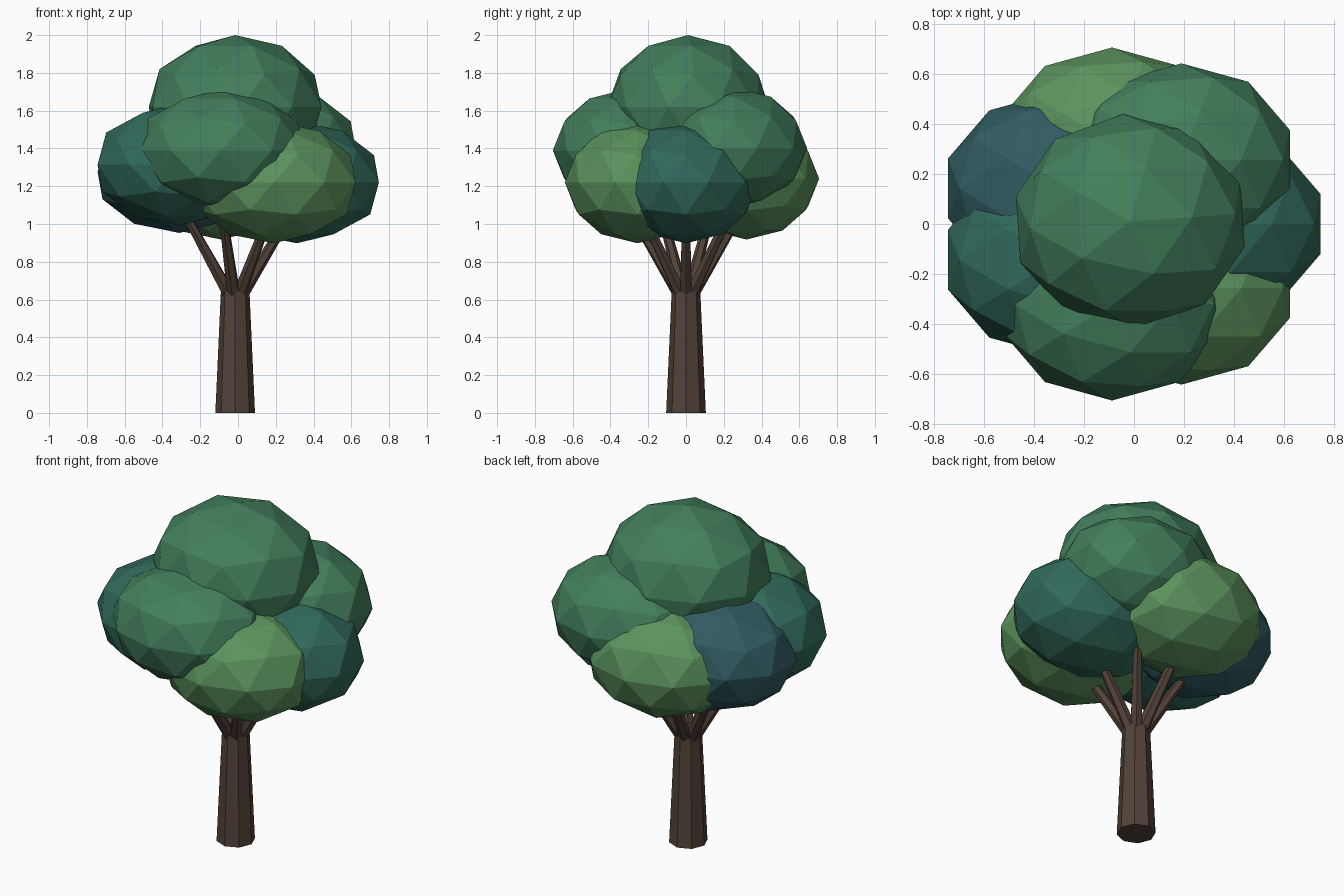
import bpy
from math import sin, cos, radians, tau
from mathutils import Vector

if "Cube" in bpy.data.objects:
    bpy.data.objects.remove(bpy.data.objects["Cube"])

CX = -0.015  # tree axis in x


def material(name, rgb):
    m = bpy.data.materials.new(name)
    m.diffuse_color = (*rgb, 1)
    m.use_nodes = True
    m.node_tree.nodes["Principled BSDF"].inputs["Base Color"].default_value = m.diffuse_color
    return m


bark = material("bark", (0.085, 0.055, 0.04))
mid = material("mid_green", (0.055, 0.21, 0.105))
light = material("light_green", (0.105, 0.29, 0.11))
teal = material("teal_green", (0.03, 0.14, 0.105))
blue = material("blue_green", (0.03, 0.105, 0.12))


def finish(name, mat):
    ob = bpy.context.object
    ob.name = name
    ob.data.materials.append(mat)
    return ob


def tapered(name, a, b, r1, r2, sides):
    a, b = Vector(a), Vector(b)
    d = b - a
    bpy.ops.mesh.primitive_cone_add(vertices=sides, radius1=r1, radius2=r2,
                                    depth=d.length, location=(a + b) / 2)
    ob = finish(name, bark)
    if d.xy.length > 1e-6:
        ob.rotation_euler = d.to_track_quat('Z', 'Y').to_euler()


def clump(name, centre, size, mat, turn=0):
    bpy.ops.mesh.primitive_ico_sphere_add(subdivisions=2, radius=1, location=centre)
    ob = finish(name, mat)
    ob.scale = size
    ob.rotation_euler.z = radians(turn)


# trunk
tapered("trunk", (CX, 0, 0), (CX, 0, 0.68), 0.105, 0.074, 8)

# seven branches, each under one leaf clump of the ring
ring = [(1.22, teal), (1.40, mid), (1.24, light), (1.275, blue),
        (1.315, teal), (1.39, mid), (1.22, light)]
for i, (z, mat) in enumerate(ring):
    a = tau * i / len(ring)
    c, s = cos(a), sin(a)
    tapered(f"branch_{i}", (CX + 0.03 * c, 0.03 * s, 0.62),
            (CX + 0.31 * c, 0.31 * s, 1.08), 0.036, 0.022, 6)
    clump(f"leaf_clump_{i}", (CX + 0.328 * c, 0.328 * s, z),
          (0.455, 0.385, 0.322), mat)

# crown top
clump("leaf_clump_top", (CX, 0.01, 1.62), (0.472, 0.43, 0.38), mid, 4)
